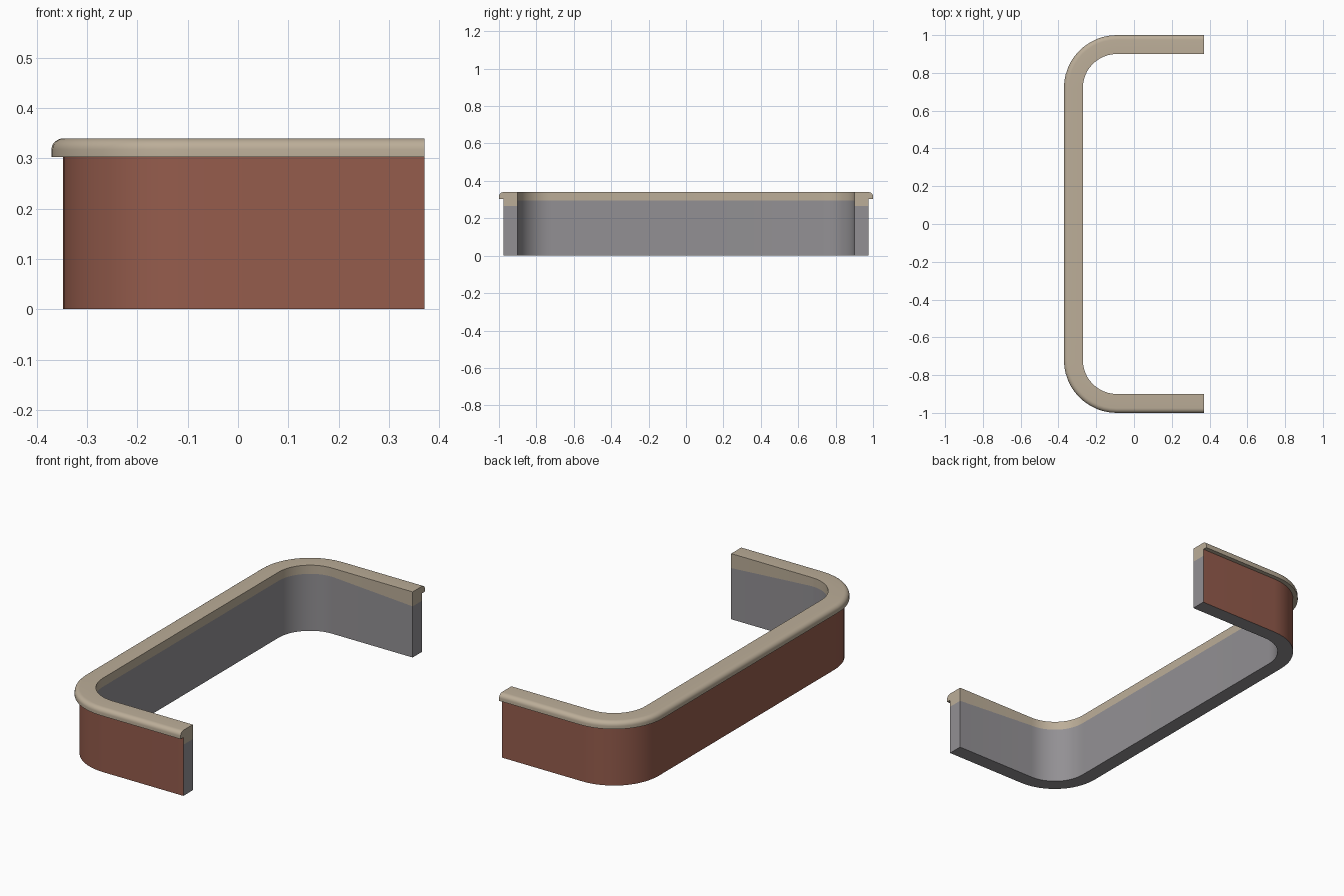
import bpy, bmesh, math

if "Cube" in bpy.data.objects:
    bpy.data.objects.remove(bpy.data.objects["Cube"])

CX, CY, R = -0.091, 0.72, 0.18      # corner centre and inner radius
END_X, STEPS = 0.371, 12
TOP, LIP = 0.303, 0.34              # wall top and coping top


def material(name, rgb):
    m = bpy.data.materials.new(name)
    m.diffuse_color = (*rgb, 1)
    m.use_nodes = True
    m.node_tree.nodes["Principled BSDF"].inputs["Base Color"].default_value = m.diffuse_color
    return m


tan = material("stone_tan", (0.50, 0.42, 0.315))
red = material("brick_red", (0.30, 0.107, 0.073))
grey = material("plaster_grey", (0.29, 0.28, 0.295))

# U-shaped path: stations of (centre x, centre y, angle)
stations = [(END_X, -CY, math.radians(270))]
for cy, start in ((-CY, 270), (CY, 180)):
    for i in range(STEPS + 1):
        stations.append((CX, cy, math.radians(start - 90 * i / STEPS)))
stations.append((END_X, CY, math.radians(90)))


def sweep(name, profile, side_mats, ends, mats):
    """Sweep profile(station index) -> [(offset, z)] along the path."""
    bm = bmesh.new()
    rings = []
    for k, (cx, cy, a) in enumerate(stations):
        rings.append([bm.verts.new((cx + (R + d) * math.cos(a),
                                    cy + (R + d) * math.sin(a), z))
                      for d, z in profile(k)])
    n = len(rings[0])
    for r0, r1 in zip(rings, rings[1:]):
        for i in range(n):
            j = (i + 1) % n
            f = bm.faces.new((r0[i], r0[j], r1[j], r1[i]))
            f.material_index = side_mats[i]
    for ring in (rings[0], rings[-1]):
        for ids, mat in ends:
            bm.faces.new([ring[i] for i in ids]).material_index = mat
    bmesh.ops.recalc_face_normals(bm, faces=bm.faces)
    mesh = bpy.data.meshes.new(name)
    bm.to_mesh(mesh)
    bm.free()
    obj = bpy.data.objects.new(name, mesh)
    bpy.context.collection.objects.link(obj)
    for m in mats:
        mesh.materials.append(m)
    bpy.context.view_layer.objects.active = obj
    obj.select_set(True)
    bpy.ops.object.shade_smooth_by_angle(angle=math.radians(30))
    obj.select_set(False)


# Wall: red outside, grey inside and below, tan band at the top of the inside
def wall_profile(k):
    band = 0.265 if k in (0, len(stations) - 1) else 0.295
    return [(0, 0), (0, band), (0, TOP), (0.077, TOP), (0.077, band), (0.077, 0)]


sweep("wall", wall_profile, [0, 1, 1, 2, 2, 0],
      [((0, 1, 4, 5), 0), ((1, 2, 3, 4), 1)], [grey, tan, red])

# Coping: overhanging cap with a rounded outer edge
arc = [(0.075 + 0.025 * math.sin(t), LIP - 0.022 + 0.022 * math.cos(t))
       for t in (math.radians(15 * i) for i in range(7))]
cap = [(0, TOP), (0, LIP)] + arc + [(0.1, TOP)]
sweep("coping", lambda k: cap, [0] * len(cap),
      [(tuple(range(len(cap))), 0)], [tan])
